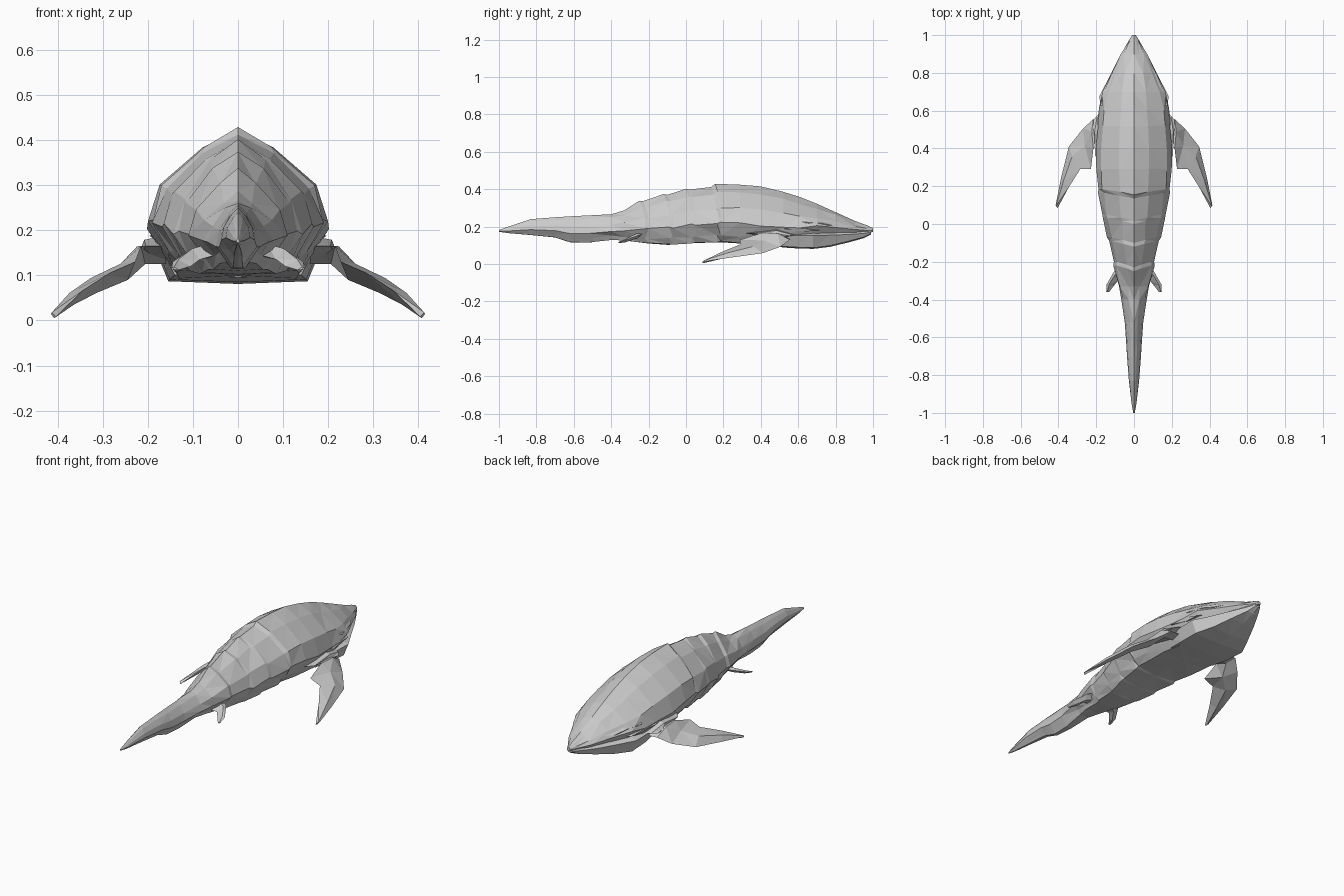
import bpy, bmesh, random
from mathutils import Vector

random.seed(4)


def loft(name, rings, mirror=False):
    """Skin closed rings of points into a flat-shaded, triangulated solid."""
    bm = bmesh.new()
    loops = [[bm.verts.new(p) for p in ring] for ring in rings]
    n = len(loops[0])
    for a, b in zip(loops, loops[1:]):
        for i in range(n):
            j = (i + 1) % n
            bm.faces.new((a[i], a[j], b[j], b[i]))
    bm.faces.new(loops[0])
    bm.faces.new(loops[-1])
    bmesh.ops.triangulate(bm, faces=bm.faces[:])
    bmesh.ops.recalc_face_normals(bm, faces=bm.faces[:])
    me = bpy.data.meshes.new(name)
    bm.to_mesh(me)
    bm.free()
    ob = bpy.data.objects.new(name, me)
    bpy.context.collection.objects.link(ob)
    if mirror:
        m = ob.modifiers.new("mirror", 'MIRROR')
        m.use_axis[0] = True
        m.use_mirror_merge = False
    return ob


def symmetric_ring(y, half, shift=0.0):
    """Half outline (ridge to keel, x >= 0) mirrored to a full ring."""
    right = [(x, y - shift * max(0, 1 - i / 2), z) for i, (x, z) in enumerate(half)]
    left = [(-x, yy, z) for x, yy, z in right[-2:0:-1]]
    return right + left


def body_ring(y, w, zt, zb, flat, shift=0.0, jit=0.005):
    h = zt - zb
    prof = [(0, 1), (.40, .86), (.86, .60), (1, .34), (.3 + .6 * flat, .12), (.8 * flat, .01), (0, 0)]
    half = []
    for i, (px, pz) in enumerate(prof):
        k = jit if 0 < i < 6 and w > .05 else 0
        half.append((px * w + random.uniform(-k, k), zb + pz * h + random.uniform(-k, k)))
    return symmetric_ring(y, half, shift)


def fin(name, stations):
    """Diamond-section blade from (leading point, trailing point, thickness)."""
    rings = []
    for lead, trail, t in stations:
        a, b = Vector(lead), Vector(trail)
        mid = a.lerp(b, .42)
        up = Vector((t * .4, 0, t * .9))
        rings.append([a, mid + up, b, mid - up])
    return loft(name, rings, True)


# body and tail: y, half width, top, bottom, bottom flatness, ridge shift
body = [
    (-1.0, .004, .182, .172, .3, 0), (-.95, .013, .20, .165, .3, 0),
    (-.83, .027, .240, .155, .3, 0), (-.70, .037, .250, .142, .3, 0),
    (-.62, .042, .255, .116, .3, 0), (-.52, .049, .260, .114, .4, 0),
    (-.40, .068, .266, .132, .5, 0), (-.33, .082, .287, .128, .6, 0),
    (-.22, .105, .338, .112, .7, .03), (-.20, .109, .336, .110, .7, .03),
    (-.09, .134, .374, .102, .75, .03), (-.07, .139, .370, .106, .75, .03),
    (.03, .162, .402, .112, .8, .03), (.05, .166, .398, .112, .8, .03),
    (.165, .188, .412, .116, .8, .03), (.185, .192, .429, .116, .8, .03),
    (.29, .203, .424, .110, .8, 0), (.40, .202, .415, .100, .85, 0),
    (.52, .192, .386, .094, .85, 0), (.61, .180, .358, .110, .9, 0),
    (.70, .163, .322, .140, .9, 0), (.80, .115, .277, .150, .9, 0),
    (.90, .065, .232, .155, .9, 0), (.97, .026, .206, .165, .9, 0),
    (1.0, .010, .192, .172, .9, 0)]
loft("body", [body_ring(*s) for s in body])

# lower jaw: y, half width, top, bottom
jaw = [(.46, .165, .16, .095), (.56, .178, .165, .085), (.68, .182, .165, .081),
       (.77, .135, .166, .092), (.87, .085, .17, .116), (.95, .04, .176, .138),
       (.99, .016, .182, .158)]
loft("lower_jaw", [symmetric_ring(y, [(0, t), (w * .8, t), (w, t - .012),
                                      (w * .85, b + .006), (0, b)])
                   for y, w, t, b in jaw])

# front flippers
fin("front_flipper", [
    ((.16, .56, .13), (.16, .42, .165), .022),
    ((.215, .555, .13), (.215, .40, .165), .022),
    ((.27, .505, .092), (.228, .29, .130), .020),
    ((.345, .41, .058), (.285, .29, .105), .018),
    ((.385, .25, .036), (.345, .195, .066), .014),
    ((.415, .10, .014), (.404, .085, .008), .007)])

# small hind fins
fin("hind_fin", [
    ((.06, -.21, .165), (.05, -.31, .145), .016),
    ((.105, -.25, .155), (.085, -.30, .135), .014),
    ((.145, -.32, .130), (.105, -.325, .120), .010),
    ((.147, -.36, .117), (.132, -.36, .112), .004)])

# shoulder plates and brow ridges
fin("shoulder_plate", [
    ((.15, .60, .155), (.17, .32, .165), .03),
    ((.195, .575, .155), (.205, .36, .165), .022),
    ((.215, .55, .15), (.21, .44, .155), .008)])
fin("brow_ridge", [
    ((.09, .83, .212), (.14, .60, .240), .012),
    ((.122, .79, .205), (.178, .63, .222), .008)])
fin("cheek_plate", [
    ((.12, .74, .185), (.16, .50, .195), .012),
    ((.165, .70, .178), (.197, .53, .188), .010)])
